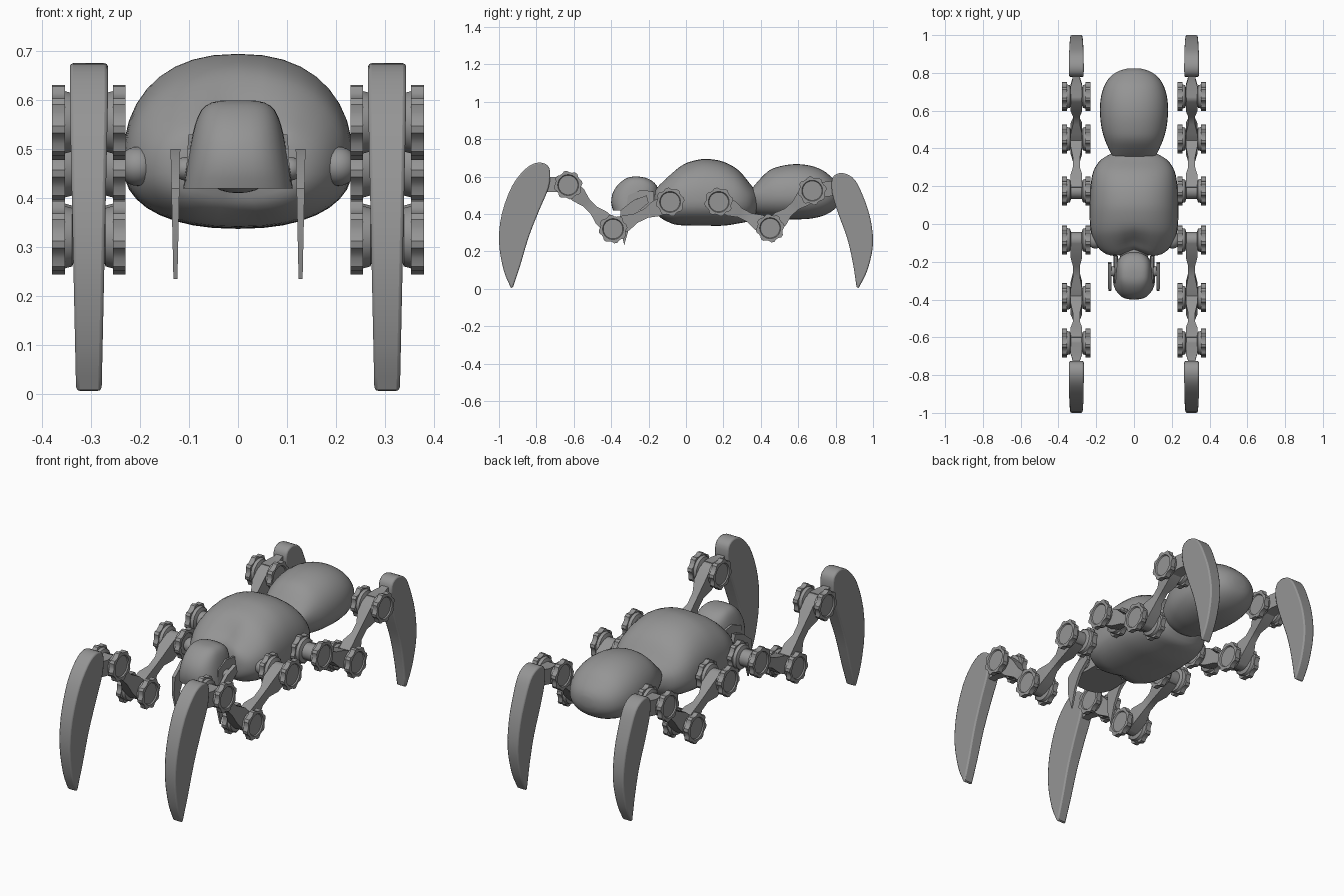
import bpy, bmesh, math
from mathutils import Vector

if "Cube" in bpy.data.objects:
    bpy.data.objects.remove(bpy.data.objects["Cube"])

grey = bpy.data.materials.new("grey")
grey.diffuse_color = (0.3, 0.3, 0.3, 1)
grey.use_nodes = True
grey.node_tree.nodes["Principled BSDF"].inputs["Base Color"].default_value = grey.diffuse_color
LEG_X = 0.305


def finish(name, bm, angle=30):
    bmesh.ops.recalc_face_normals(bm, faces=bm.faces)
    me = bpy.data.meshes.new(name)
    bm.to_mesh(me)
    bm.free()
    me.materials.append(grey)
    ob = bpy.data.objects.new(name, me)
    bpy.context.collection.objects.link(ob)
    bpy.ops.object.select_all(action='DESELECT')
    ob.select_set(True)
    bpy.context.view_layer.objects.active = ob
    bpy.ops.object.shade_smooth_by_angle(angle=math.radians(angle))
    return ob


def loft(name, rings, angle=30):
    """Skin a list of equal-length point rings and cap both ends."""
    bm = bmesh.new()
    loops = [[bm.verts.new(p) for p in r] for r in rings]
    n = len(loops[0])
    for a, b in zip(loops, loops[1:]):
        for i in range(n):
            j = (i + 1) % n
            bm.faces.new((a[i], a[j], b[j], b[i]))
    bm.faces.new(loops[0])
    bm.faces.new(loops[-1])
    return finish(name, bm, angle)


def spline(pts, steps=4):
    """Catmull-Rom through open points of any dimension."""
    p = [Vector(q) for q in pts]
    p = [2 * p[0] - p[1]] + p + [2 * p[-1] - p[-2]]
    out = []
    for a, b, c, d in zip(p, p[1:], p[2:], p[3:]):
        for k in range(steps):
            t = k / steps
            out.append(0.5 * (2 * b + (c - a) * t + (2 * a - 5 * b + 4 * c - d) * t * t
                              + (3 * b - a - 3 * c + d) * t ** 3))
    return out + [p[-2]]


def superellipse(n, e):
    pts = []
    for i in range(n):
        a = 2 * math.pi * i / n
        c, s = math.cos(a), math.sin(a)
        pts.append((math.copysign(abs(c) ** (2 / e), c), math.copysign(abs(s) ** (2 / e), s)))
    return pts


def body(name, stations, zc, e, notch=0):
    """Stations along y: (y, half width, bottom, top)."""
    rings = []
    for y, hx, lo, hi in spline([Vector(s) for s in stations], 3):
        ring = []
        for u, v in superellipse(36, e):
            x = u * hx
            z = zc + v * ((hi - zc) if v > 0 else (zc - lo))
            dent = notch * max(0, 1 - abs(x) / 0.1) * max(0, min(1, -y / 0.12))
            ring.append((x, y + dent, z))
        rings.append(ring)
    return loft(name, rings, 60)


def plate(name, outline, x, half, bevel=0):
    """Side-profile plate; half(z) gives half the thickness."""
    ob = loft(name, [[(x + s * half(z), y, z) for y, z in outline] for s in (-1, 1)])
    if bevel:
        m = ob.modifiers.new("soft_edge", 'BEVEL')
        m.width, m.segments, m.limit_method = bevel, 2, 'ANGLE'
        m.angle_limit = math.radians(50)
    return ob


def joint(name, x, y, z):
    """Spool with two toothed wheels and recessed end faces."""
    half = [(0.0, .042, 0), (.028, .042, 0), (.034, .060, 0), (.049, .064, 0),
            (.049, .077, 1), (.075, .077, 1), (.075, .056, 0), (.069, .052, 0)]
    prof = [(-o, r, t) for o, r, t in reversed(half[1:])] + half
    rings = []
    for o, r, toothed in prof:
        ring = []
        for i in range(32):
            a = 2 * math.pi * (i + 0.5) / 32
            k = 0.89 if toothed and i % 4 > 1 else 1
            ring.append((x + o, y + r * k * math.cos(a), z + r * k * math.sin(a)))
        rings.append(ring)
    return loft(name, rings)


def link(name, x, a, b, sections):
    """Beam from a to b; sections are (t, half height, half width)."""
    a, b = Vector(a), Vector(b)
    d = b - a
    n = Vector((-d.y, d.x)).normalized()
    rings = []
    for t, h, w in sections:
        c = a + d * t
        rings.append([(x + su * w, *(c + n * h * sv)) for su, sv in ((-1, -1), (1, -1), (1, 1), (-1, 1))])
    return loft(name, rings)


def ellipsoid(name, c, r):
    bm = bmesh.new()
    bmesh.ops.create_uvsphere(bm, u_segments=24, v_segments=14, radius=1)
    for v in bm.verts:
        v.co = Vector([c[i] + v.co[i] * r[i] for i in range(3)])
    return finish(name, bm, 60)


# Main body and abdomen
body("thorax", [(-.172, .09, .43, .52), (-.16, .145, .39, .55), (-.13, .185, .365, .58),
                (-.08, .215, .345, .625), (-.03, .23, .34, .66), (.04, .235, .338, .685),
                (.11, .235, .338, .695), (.2, .23, .338, .68), (.28, .215, .35, .635),
                (.34, .175, .365, .565), (.378, .11, .41, .52)], .47, 2.3, .035)
body("abdomen", [(.34, .10, .43, .52), (.38, .125, .395, .57), (.44, .152, .383, .63),
                 (.5, .17, .375, .655), (.58, .18, .372, .667), (.66, .177, .375, .66),
                 (.73, .158, .39, .635), (.78, .125, .415, .595), (.81, .08, .445, .56),
                 (.823, .035, .48, .53)], .5, 2.15)

# Helmet-like head, lofted upward with a flat underside: (z, half width, front, back)
head = []
for z, hx, yf, yb in spline([(.42, .112, -.39, -.17), (.46, .106, -.4, -.155), (.51, .097, -.393, -.15),
                             (.55, .088, -.37, -.155), (.58, .075, -.338, -.185),
                             (.595, .055, -.31, -.22), (.6, .03, -.285, -.25)], 2):
    head.append([(u * hx, (yf + yb) / 2 + v * (yb - yf) / 2, z) for u, v in superellipse(32, 2.6)])
loft("head", head, 50)
ellipsoid("neck", (0, -.15, .47), (.08, .06, .06))

# Blade outlines, from the tip up the outer edge and down the inner edge
FRONT_BLADE = [(-.935, .003), (-.975, .1), (-1.0, .25), (-.985, .4), (-.93, .55), (-.86, .64), (-.80, .674),
               (-.75, .667), (-.727, .63), (-.735, .54), (-.785, .42), (-.84, .28), (-.885, .13), (-.925, .01)]
REAR_BLADE = [(.922, .003), (.97, .1), (1.0, .24), (.985, .38), (.945, .5), (.905, .58), (.86, .613),
              (.815, .618), (.782, .59), (.782, .51), (.815, .4), (.862, .27), (.892, .14), (.912, .01)]
BEAM = [(0, .045, .03), (.25, .044, .03), (.42, .026, .018), (.6, .026, .018),
        (.78, .044, .03), (1, .045, .03)]
STUB = [(0, .045, .03), (.45, .04, .03), (.7, .04, .02), (1, .045, .02)]
LEGS = {"front": ([(-.085, .465), (-.39, .32), (-.63, .555)], FRONT_BLADE, (-.76, .56)),
        "rear": ([(.175, .465), (.45, .325), (.675, .525)], REAR_BLADE, (.81, .54))}

for sx, side in ((-1, "left"), (1, "right")):
    x = sx * LEG_X
    # Legs: hip ball, three joints, two beams, ankle stub and blade foot
    for pos, (pts, outline, ankle) in LEGS.items():
        tag = f"{side}_{pos}_"
        ellipsoid(tag + "hip_ball", (sx * .205, *pts[0]), (.04, .045, .04))
        for i, p in enumerate(pts):
            joint(f"{tag}joint_{i + 1}", x, *p)
        link(tag + "upper_link", x, pts[0], pts[1], BEAM)
        link(tag + "lower_link", x, pts[1], pts[2], BEAM)
        link(tag + "ankle", x, pts[2], ankle, STUB)
        plate(tag + "blade", [tuple(p) for p in spline(outline, 3)], x,
              lambda z: .026 + .013 * min(1, z / .6), .007)
    # Mandibles with pivots and cheek plates
    plate(side + "_mandible", [(-.33, .235), (-.355, .33), (-.35, .42), (-.28, .475), (-.21, .5),
                               (-.2, .46), (-.26, .41), (-.3, .34)], sx * .128,
          lambda z: .004 + .006 * max(0, (z - .23) / .27))
    ellipsoid(side + "_mandible_pivot", (sx * .107, -.25, .46), (.025, .028, .024))
    plate(side + "_cheek", [(-.32, .42), (-.31, .5), (-.24, .53), (-.17, .52), (-.17, .42)],
          sx * .096, lambda z: .012 - .06 * (z - .42))
